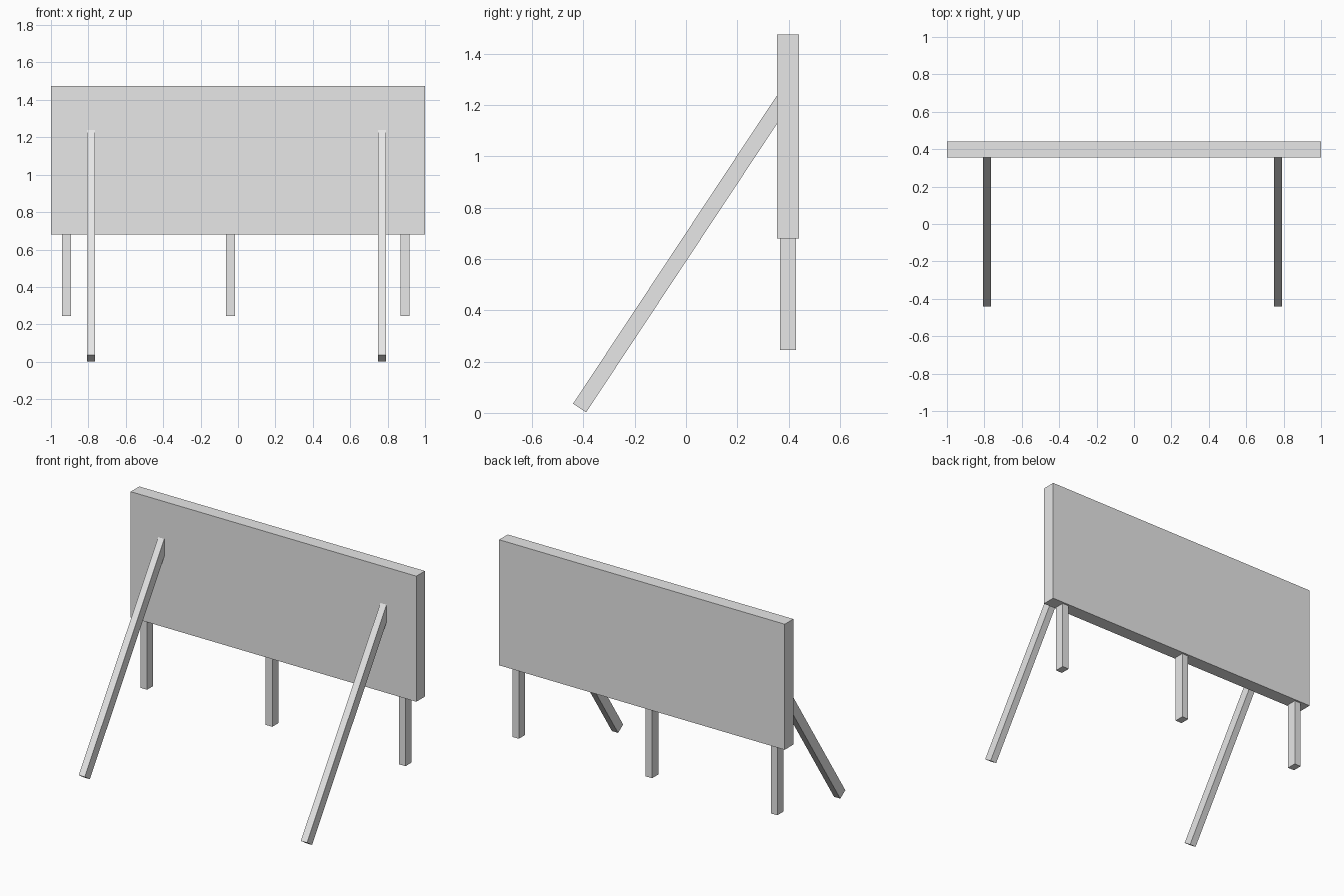
import bpy
from mathutils import Matrix, Vector

cube = bpy.data.objects.get("Cube")
if cube:
    bpy.data.objects.remove(cube, do_unlink=True)

# Single plain grey
grey = bpy.data.materials.new("plain_grey")
grey.use_nodes = True
grey.diffuse_color = (0.8, 0.8, 0.8, 1)
grey.node_tree.nodes["Principled BSDF"].inputs["Base Color"].default_value = (0.8, 0.8, 0.8, 1)


def box(name, center, size, lean=None):
    """Flat-shaded box; lean is the direction its z axis follows."""
    bpy.ops.mesh.primitive_cube_add(size=1)
    ob = bpy.context.object
    ob.name = name
    turn = lean.to_track_quat('Z', 'Y').to_matrix().to_4x4() if lean else Matrix()
    ob.data.transform(turn @ Matrix.Diagonal((*size, 1)))
    ob.location = center
    ob.data.materials.append(grey)
    return ob


# Panel
box("panel", (0, 0.398, 1.0775), (2, 0.086, 0.795))

# Short posts below the panel
for name, x in (("right_post", -0.917), ("middle_post", -0.04), ("left_post", 0.893)):
    box(name, (x, 0.398, 0.4625), (0.046, 0.062, 0.435))

# Slanted struts, running from the ground into the panel
foot = Vector((0, -0.415, 0.019))
head = Vector((0, 0.4, 1.251))
axis = head - foot
for name, x in (("right_strut", -0.786), ("left_strut", 0.77)):
    middle = (foot + head) / 2 + Vector((x, 0, 0))
    box(name, middle, (0.043, 0.061, axis.length), axis)
